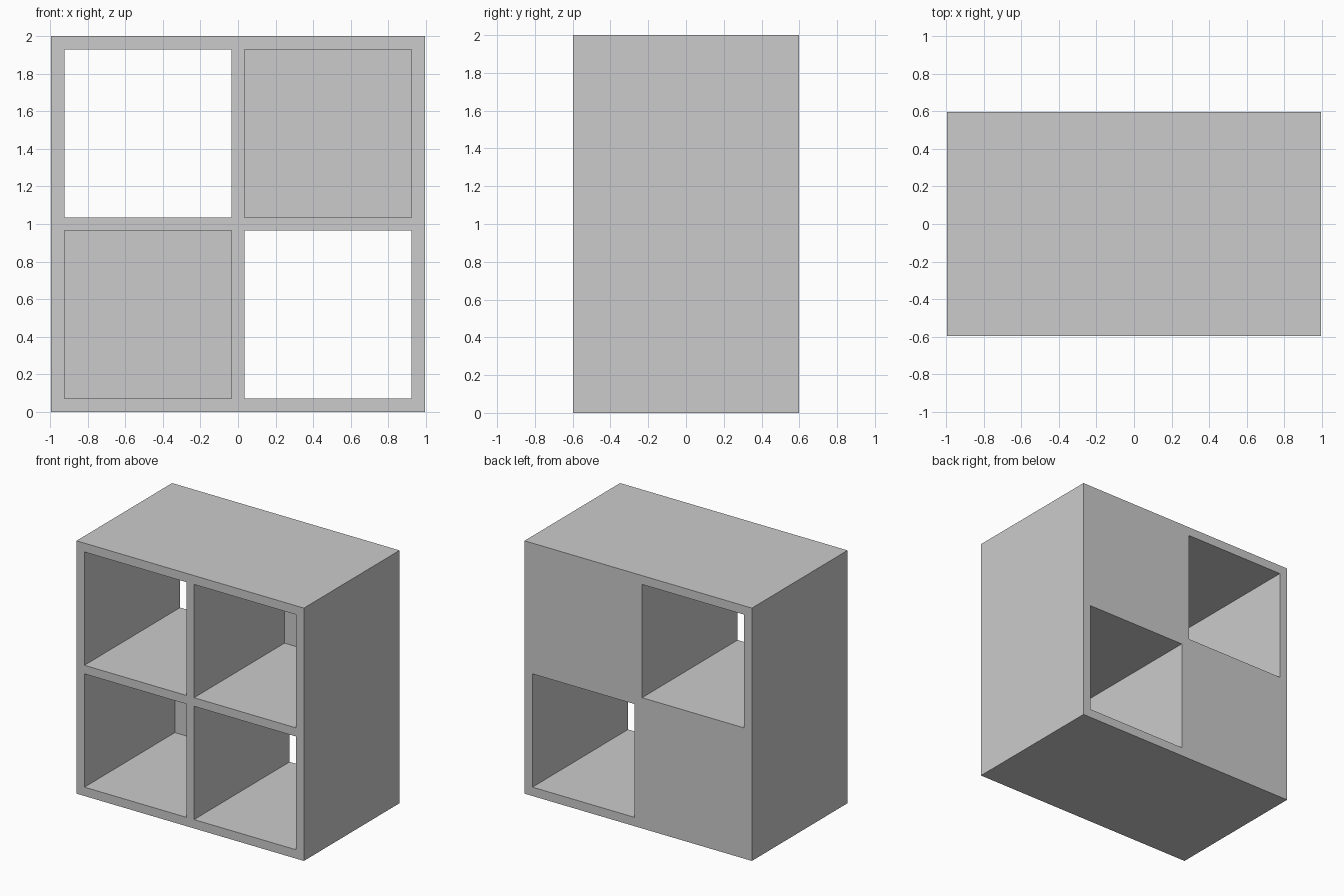
import bpy

if "Cube" in bpy.data.objects:
    bpy.data.objects.remove(bpy.data.objects["Cube"])

W, D, H = 1.99, 1.195, 2.0      # outer size
WALL, DIVIDER, BACK = 0.07, 0.068, 0.065


def box(name, x0, x1, y0, y1, z0, z1):
    bpy.ops.mesh.primitive_cube_add(
        size=1, location=((x0 + x1) / 2, (y0 + y1) / 2, (z0 + z1) / 2))
    ob = bpy.context.object
    ob.name = name
    ob.scale = (x1 - x0, y1 - y0, z1 - z0)
    bpy.ops.object.transform_apply(location=True, rotation=False, scale=True)
    return ob


# Solid shelf body
shelf = box("shelf_unit", -W / 2, W / 2, -D / 2, D / 2, 0, H)

# Four compartments: one diagonal is open right through, the other keeps a back panel
cell_w = (W - 2 * WALL - DIVIDER) / 2
cell_h = (H - 2 * WALL - DIVIDER) / 2
cutters = []
for col in range(2):
    for row in range(2):
        x0 = -W / 2 + WALL + col * (cell_w + DIVIDER)
        z0 = WALL + row * (cell_h + DIVIDER)
        y1 = D / 2 + 0.1 if col != row else D / 2 - BACK
        cutter = box(f"compartment_cutter_{col}{row}",
                     x0, x0 + cell_w, -D / 2 - 0.1, y1, z0, z0 + cell_h)
        cutter.hide_render = True
        cutters.append(cutter)

# Cut the compartments, then discard the cutters
bpy.ops.object.select_all(action='DESELECT')
bpy.context.view_layer.objects.active = shelf
shelf.select_set(True)
for cutter in cutters:
    mod = shelf.modifiers.new("compartment", 'BOOLEAN')
    mod.operation = 'DIFFERENCE'
    mod.solver = 'EXACT'
    mod.object = cutter
    bpy.ops.object.modifier_apply(modifier=mod.name)
    bpy.data.objects.remove(cutter)
